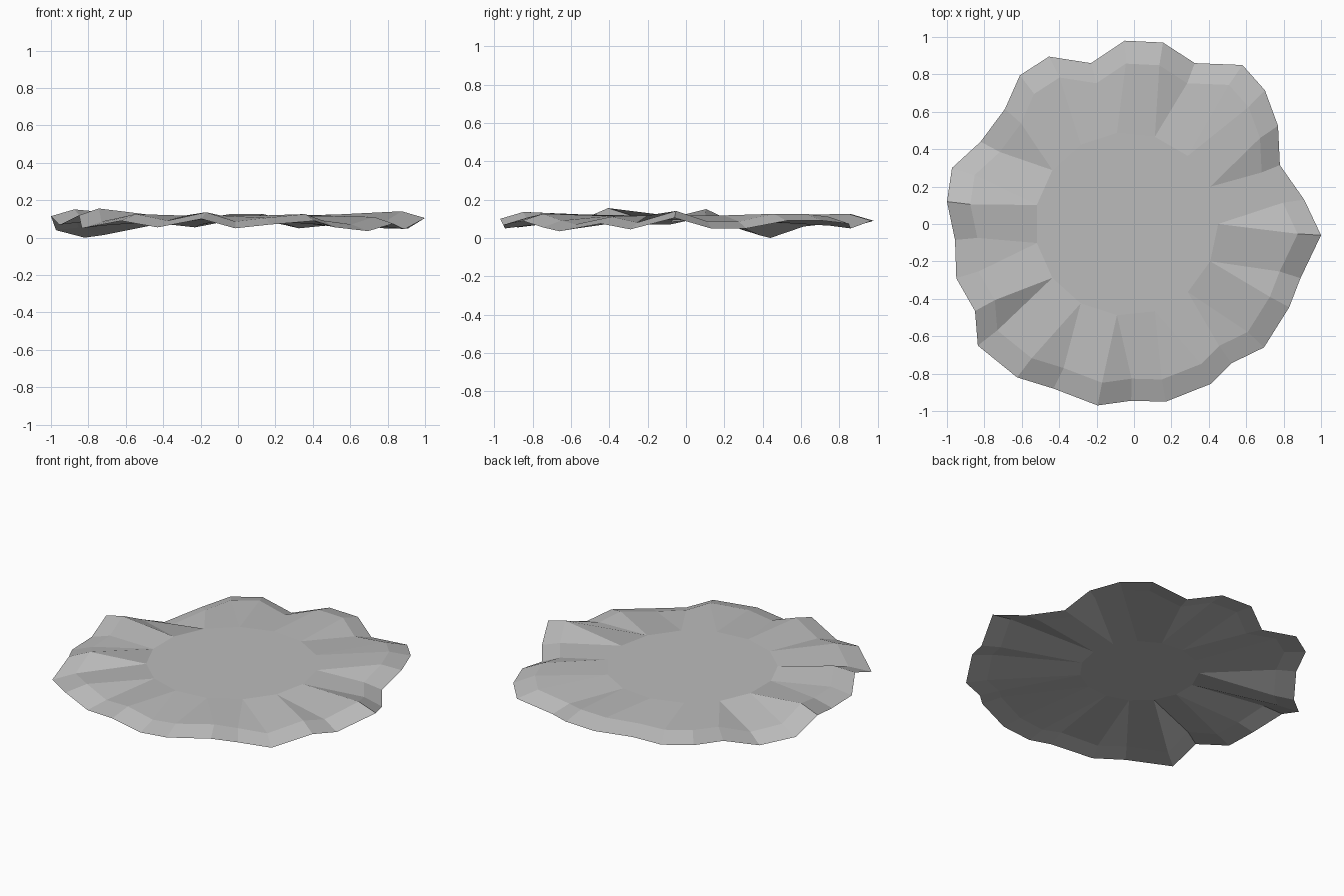
import bpy
import bmesh
from math import cos, sin, tau

# Remove the default cube
default_cube = bpy.data.objects.get("Cube")
if default_cube:
    bpy.data.objects.remove(default_cube, do_unlink=True)

# Wavy rim, anticlockwise from +x: x, y, height
RIM = [
    (1, -.06, .105), (.91, .13, .05), (.78, .315, .05), (.77, .525, .09), (.7, .715, .09),
    (.58, .85, .075), (.325, .86, .05), (.155, .97, .09), (-.05, .98, .09), (-.23, .86, .055),
    (-.455, .895, .08), (-.61, .795, .08), (-.69, .615, .06), (-.82, .44, 0), (-.973, .3, .04),
    (-1, .12, .115), (-.957, -.085, .07), (-.95, -.29, .07), (-.85, -.465, .12), (-.835, -.65, .05),
    (-.625, -.82, .09), (-.43, -.88, .055), (-.195, -.97, .1), (-.015, -.945, .05), (.17, -.95, .07),
    (.41, -.855, .09), (.52, -.745, .055), (.695, -.66, .035), (.83, -.445, .075), (.89, -.29, .045),
]
COUNT = len(RIM)
HALF = COUNT // 2
CENTRE_X = -.04


def disc_ring(bm, radius, height):
    """Flat ring of vertices with half as many points as the rim."""
    return [bm.verts.new((CENTRE_X + radius * cos(tau * j / HALF),
                          radius * sin(tau * j / HALF), height)) for j in range(HALF)]


def shoulder_ring(bm, lift):
    """Ring just inside the rim that follows the rim's waves."""
    return [bm.verts.new((x * .875, y * .875, z + lift)) for x, y, z in RIM]


def build_side(bm, rim, shoulder, disc):
    """Join the rim to the shoulder, then fan the shoulder onto the disc."""
    for i in range(COUNT):
        k = (i + 1) % COUNT
        bm.faces.new((rim[i], rim[k], shoulder[k], shoulder[i]))
    for j in range(HALF):
        a, b = 2 * j, 2 * j + 1
        c = (b + 1) % COUNT
        bm.faces.new((disc[j], shoulder[a], shoulder[b]))
        bm.faces.new((disc[j], shoulder[b], shoulder[c], disc[(j + 1) % HALF]))
    bm.faces.new(disc)


# Material
grey = bpy.data.materials.new("stone grey")
grey.use_nodes = True
colour = (.5, .5, .5, 1)
grey.diffuse_color = colour
grey.node_tree.nodes["Principled BSDF"].inputs["Base Color"].default_value = colour

# Thin slab: top and underside share the rim
bm = bmesh.new()
rim = [bm.verts.new(point) for point in RIM]
build_side(bm, rim, shoulder_ring(bm, .036), disc_ring(bm, .49, .118))
build_side(bm, rim, shoulder_ring(bm, .014), disc_ring(bm, .34, .095))
bmesh.ops.recalc_face_normals(bm, faces=bm.faces)
mesh = bpy.data.meshes.new("wavy_slab")
bm.to_mesh(mesh)
bm.free()
mesh.materials.append(grey)
slab = bpy.data.objects.new("wavy_slab", mesh)
bpy.context.collection.objects.link(slab)
